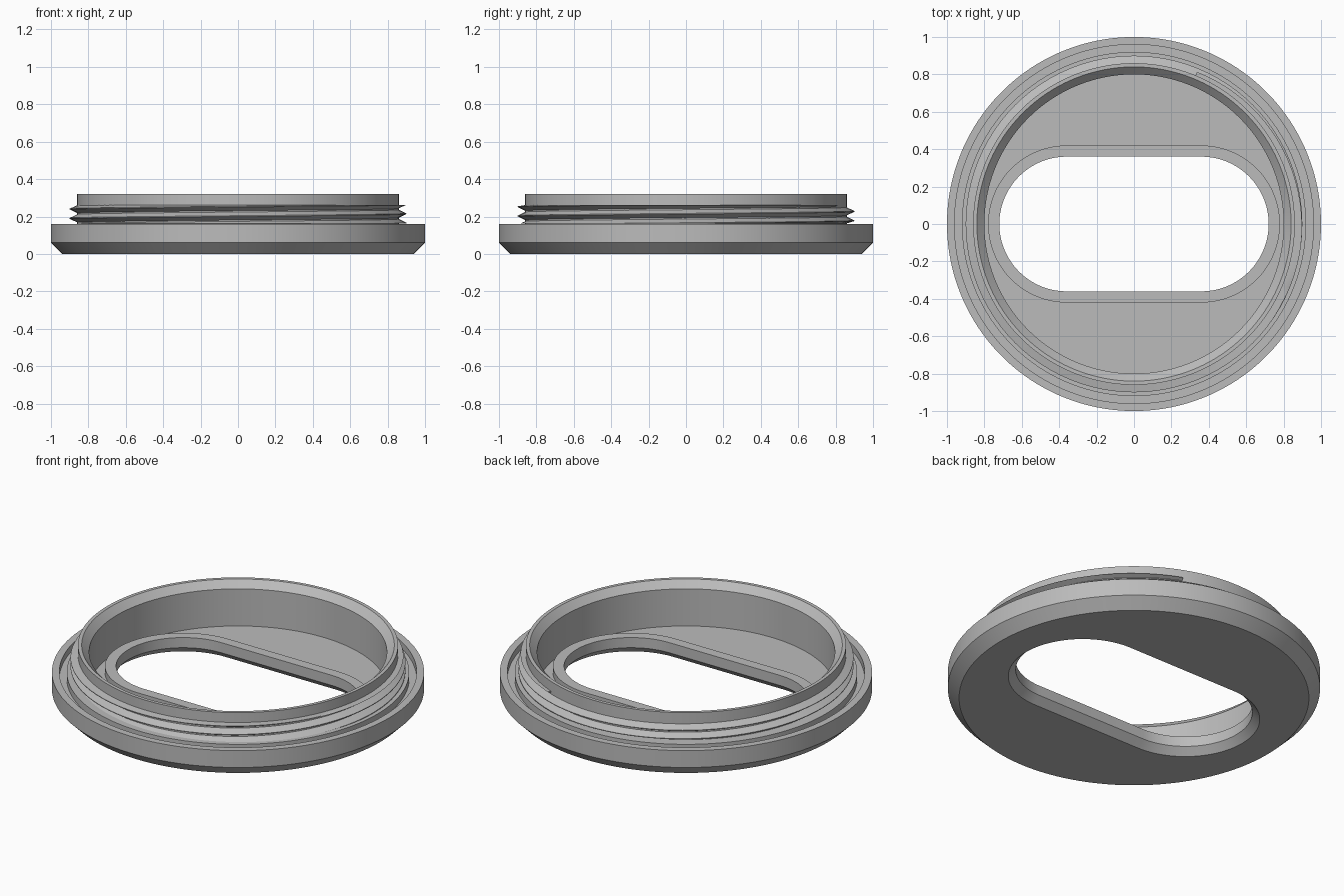
import bpy, bmesh
from math import cos, sin, pi, copysign

old = bpy.data.objects.get("Cube")
if old:
    bpy.data.objects.remove(old, do_unlink=True)

GREY = (0.5, 0.5, 0.5, 1)
grey = bpy.data.materials.new("plain grey")
grey.use_nodes = True
grey.diffuse_color = GREY
grey.node_tree.nodes["Principled BSDF"].inputs["Base Color"].default_value = GREY

SEGMENTS = 144


def ring(radius, z, spread=0.0):
    """Circle, or a rounded slot when the two halves are spread apart in x."""
    points = []
    for i in range(SEGMENTS):
        t = 2 * pi * (i + 0.5) / SEGMENTS
        points.append((radius * cos(t) + copysign(spread, cos(t)), radius * sin(t), z))
    return points


def loft(name, loops, close_rows):
    """Skin equal closed loops; optionally join the last loop to the first."""
    bm = bmesh.new()
    rows = [[bm.verts.new(p) for p in loop] for loop in loops]
    count = len(rows[0])
    pairs = list(zip(rows, rows[1:]))
    if close_rows:
        pairs.append((rows[-1], rows[0]))
    for a, b in pairs:
        for i in range(count):
            j = (i + 1) % count
            bm.faces.new((a[i], a[j], b[j], b[i]))
    if not close_rows:
        bm.faces.new(rows[0])
        bm.faces.new(rows[-1])
    bmesh.ops.recalc_face_normals(bm, faces=bm.faces)
    mesh = bpy.data.meshes.new(name)
    bm.to_mesh(mesh)
    bm.free()
    mesh.materials.append(grey)
    obj = bpy.data.objects.new(name, mesh)
    bpy.context.collection.objects.link(obj)
    bpy.ops.object.select_all(action="DESELECT")
    obj.select_set(True)
    bpy.context.view_layer.objects.active = obj
    bpy.ops.object.shade_smooth_by_angle(angle=0.5)
    return obj


# Flange with chamfered foot and seal groove, then the hollow collar
round_profile = [
    (0.94, 0), (1, 0.06), (1, 0.16), (0.96, 0.16), (0.96, 0.12),
    (0.92, 0.12), (0.92, 0.16), (0.86, 0.16), (0.86, 0.32),
    (0.84, 0.32), (0.80, 0.28), (0.80, 0.06),
]
# Raised lip around the slot, slot wall and its lower chamfer
slot_profile = [(0.42, 0.06), (0.42, 0.10), (0.36, 0.10), (0.36, 0.04), (0.40, 0)]
loops = [ring(r, z) for r, z in round_profile]
loops += [ring(r, z, 0.36) for r, z in slot_profile]
loft("threaded_cap_body", loops, True)

# Right-handed screw thread, trimmed flat at both ends
PITCH, LOW, HIGH = 0.05, 0.162, 0.262
ROOT, CREST, HALF = 0.855, 0.9, 0.024
steps_per_turn = 96
sections = []
for i in range(int(2.7 * steps_per_turn)):
    turn = i / steps_per_turn
    angle = pi + 2 * pi * turn
    centre = 0.14 + PITCH * turn
    section = []
    for radius, dz in ((ROOT, -HALF), (CREST, -0.002), (CREST, 0.002), (ROOT, HALF)):
        z = min(max(centre + dz, LOW), HIGH)
        trimmed = abs(z - centre - dz)
        r = max(ROOT, radius - (CREST - ROOT) * trimmed / HALF)
        section.append((r * cos(angle), r * sin(angle), z))
    sections.append(section)
loft("screw_thread", sections, False)
